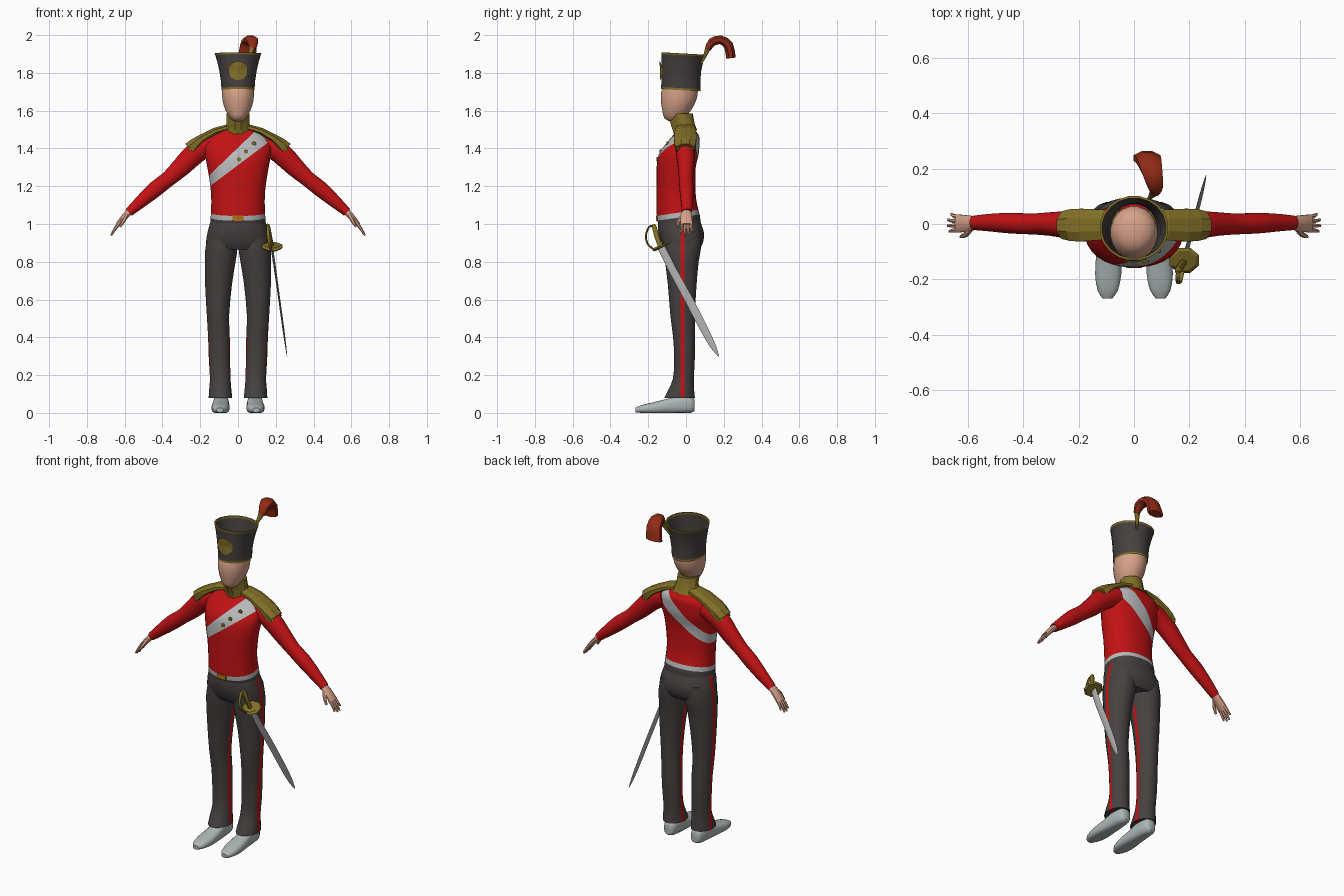
import bpy, bmesh, math
from mathutils import Vector

X, Y, Z = Vector((1, 0, 0)), Vector((0, 1, 0)), Vector((0, 0, 1))


def material(name, r, g, b):
    m = bpy.data.materials.new(name)
    m.diffuse_color = (r, g, b, 1)
    return m


RED = material("coat red", 0.55, 0.006, 0.007)
GREY = material("charcoal cloth", 0.062, 0.053, 0.052)
WHITE = material("strap white", 0.48, 0.49, 0.50)
GOLD = material("gold braid", 0.23, 0.165, 0.02)
SKIN = material("skin", 0.68, 0.36, 0.25)
SHOE = material("shoe white", 0.42, 0.47, 0.47)
STEEL = material("steel", 0.42, 0.42, 0.42)
PLUME = material("plume rust", 0.28, 0.024, 0.008)
BRASS = material("buckle brass", 0.45, 0.16, 0.01)


def finish(name, bm, mats, angle):
    bmesh.ops.recalc_face_normals(bm, faces=bm.faces)
    me = bpy.data.meshes.new(name)
    bm.to_mesh(me)
    bm.free()
    for m in mats:
        me.materials.append(m)
    ob = bpy.data.objects.new(name, me)
    bpy.context.collection.objects.link(ob)
    if angle:
        bpy.ops.object.select_all(action='DESELECT')
        ob.select_set(True)
        bpy.context.view_layer.objects.active = ob
        bpy.ops.object.shade_smooth_by_angle(angle=math.radians(angle))
    return ob


def refine(st, sub):
    """Catmull-Rom subdivision of the stations."""
    out = []
    for i in range(len(st) - 1):
        p0, p1, p2, p3 = (st[max(i - 1, 0)], st[i], st[i + 1], st[min(i + 2, len(st) - 1)])
        for k in range(sub):
            t = k / sub
            out.append([0.5 * (2 * b + (c - a) * t + (2 * a - 5 * b + 4 * c - d) * t * t
                               + (3 * b - a - 3 * c + d) * t ** 3)
                        for a, b, c, d in zip(p0, p1, p2, p3)])
    return out + [st[-1]]


def tube(name, stations, mats, n=16, side=Y, sub=2, p=2.0, axis=None, caps=True,
         cuts=(), paint=None, angle=45, move=None):
    """Loft of (x, y, z, radius along side, other radius) stations."""
    st = refine(stations, sub)
    bm, rings = bmesh.new(), []
    for i, s in enumerate(st):
        t = axis or (Vector(st[min(i + 1, len(st) - 1)][:3]) - Vector(st[max(i - 1, 0)][:3])).normalized()
        b = t.cross(side).normalized()
        ring = []
        for k in range(n):
            a = 2 * math.pi * (k + 0.5) / n
            c, d = math.cos(a), math.sin(a)
            co = (Vector(s[:3]) + side * s[3] * math.copysign(abs(c) ** (2 / p), c)
                  + b * s[4] * math.copysign(abs(d) ** (2 / p), d))
            ring.append(bm.verts.new(move(co) if move else co))
        rings.append(ring)
    for r, q in zip(rings, rings[1:]):
        for k in range(n):
            bm.faces.new((r[k], r[(k + 1) % n], q[(k + 1) % n], q[k]))
    if caps:
        bm.faces.new(rings[0])
        bm.faces.new(rings[-1])
    for co, no in cuts:
        bmesh.ops.bisect_plane(bm, geom=bm.verts[:] + bm.edges[:] + bm.faces[:],
                               plane_co=co, plane_no=no)
    if paint:
        for f in bm.faces:
            f.material_index = paint(f.calc_center_median())
    return finish(name, bm, mats, angle)


def flip(st, s):
    return [(q[0] * s,) + tuple(q[1:]) for q in st]


# Coat with belt and diagonal strap cut into the surface
def strap_low(c): return c.z - 1.312 - 0.75 * c.x
def strap_high(c): return c.z - 1.404 - 0.96 * c.x
def belt(c): return c.z - 1.053 - 0.15 * c.y


def coat_paint(c):
    if abs(belt(c)) < 0.013:
        return 1
    if belt(c) < 0:
        return 2
    return 1 if strap_low(c) > 0 and strap_high(c) < 0 else 0


coat = tube("coat", [(0, -.036, 1.0, .147, .112), (0, -.04, 1.04, .145, .115), (0, -.05, 1.12, .142, .106),
                     (0, -.053, 1.2, .147, .103), (0, -.052, 1.3, .163, .104), (0, -.038, 1.37, .176, .106),
                     (0, -.02, 1.42, .176, .091), (0, -.003, 1.46, .15, .074), (0, 0, 1.49, .11, .055),
                     (0, -.005, 1.52, .065, .045)],
            [RED, WHITE, GREY], n=32, side=X, sub=3, p=2.2, axis=Z, paint=coat_paint,
            cuts=[((0, 0, 1.312), (-.75, 0, 1)), ((0, 0, 1.404), (-.96, 0, 1)),
                  ((0, 0, 1.04), (0, -.15, 1)), ((0, 0, 1.066), (0, -.15, 1))])

# Trousers with a red stripe down each leg
STRIPE = [((0, -.03, 0), Y), ((0, -.008, 0), Y)]


def stripe_paint(c):
    return 1 if -.03 < c.y < -.008 and abs(c.x) > 0.01 else 0


tube("trouser_seat", [(0, -.035, 1.03, .138, .105), (0, -.034, 1.0, .150, .115), (0, -.025, .95, .163, .121),
                      (0, -.02, .9, .170, .11), (0, -.02, .865, .165, .09)],
     [GREY, RED], n=32, side=X, sub=3, p=2.2, axis=Z, cuts=STRIPE,
     paint=lambda c: stripe_paint(c) if abs(c.x) > .1 else 0)
for s, tag in ((1, "left"), (-1, "right")):
    tube("trouser_leg_" + tag,
         flip([(.08, -.02, .96, .075, .10), (.088, -.02, .87, .086, .10), (.094, -.022, .8, .082, .09),
               (.103, -.02, .68, .072, .077), (.106, -.018, .52, .06, .066), (.101, -.01, .4, .058, .059),
               (.098, -.008, .28, .057, .055), (.094, -.014, .18, .055, .056),
               (.094, -.026, .12, .06, .07), (.093, -.034, .08, .063, .082)], s),
         [GREY, RED], n=20, side=X, axis=Z, cuts=STRIPE, paint=stripe_paint)
    # Shoe with a flat sole
    tube("shoe_" + tag,
         flip([(.09, .045, .04, .022, .03), (.09, .025, .045, .037, .045), (.09, -.05, .045, .042, .05),
               (.091, -.1, .035, .045, .04), (.093, -.18, .025, .048, .03), (.095, -.24, .02, .037, .02),
               (.096, -.268, .015, .018, .012)], s),
         [SHOE], n=16, side=X, axis=Y, p=2.6, move=lambda c: Vector((c.x, c.y, max(c.z, 0))))
    # Sleeve
    tube("sleeve_" + tag,
         flip([(.13, 0, 1.425, .055, .055), (.215, -.003, 1.385, .052, .06), (.30, 0, 1.302, .043, .052),
               (.37, 0, 1.238, .038, .042), (.44, .003, 1.183, .038, .043), (.52, .005, 1.113, .032, .033),
               (.578, .004, 1.062, .026, .024)], s), [RED])
    # Hand: palm, four fingers and a thumb
    tube("palm_" + tag, flip([(.565, .004, 1.073, .022, .018), (.595, .002, 1.045, .03, .017),
                              (.638, .002, .995, .034, .012)], s), [SKIN], n=10)
    for i in range(4):
        y0, y1 = .027 - .0165 * i, .036 - .021 * i
        reach = (.024, .035, .036, .03)[i]
        tube(f"finger_{tag}_{i + 1}",
             flip([(.625, y0, 1.008, .009, .009), (.636 + reach * .4, y0, .997 - reach * .6, .0085, .0085),
                   (.636 + reach, y1, .995 - reach * 1.55, .005, .005)], s), [SKIN], n=6)
    tube("thumb_" + tag, flip([(.588, -.016, 1.05, .011, .011), (.605, -.036, 1.02, .011, .011),
                               (.625, -.046, .985, .006, .006)], s), [SKIN], n=6)
    # Faceted shoulder board
    tube("epaulette_" + tag,
         flip([(.05, -.002, 1.512, .052, .018), (.12, -.003, 1.492, .06, .02), (.19, -.004, 1.452, .064, .026),
               (.222, -.004, 1.425, .062, .036), (.25, -.004, 1.396, .054, .044)], s),
         [GOLD], n=8, sub=1, angle=0)
    # Fringe tabs under the shoulder board
    for y in (-.038, -.004, .03):
        tube("epaulette_fringe_" + tag,
             flip([(.228, y, 1.425, .013, .014), (.258, y, 1.39, .016, .012)], s),
             [GOLD], n=6, sub=1, angle=0)

# Collar, dipping to a point in front
tube("collar", [(0, 0, 1.495, .088, .062), (0, -.012, 1.53, .064, .06), (0, -.026, 1.585, .062, .064)],
     [GOLD], n=12, side=X, sub=1, axis=Z, angle=30,
     move=lambda c: c - Z * (.035 if c.y < -.04 and abs(c.x) < .025 else 0))

# Head
tube("head", [(0, -.05, 1.54, .02, .03), (0, -.06, 1.56, .042, .055), (0, -.05, 1.6, .066, .076),
              (0, -.04, 1.65, .082, .094), (0, -.034, 1.7, .086, .098), (0, -.025, 1.75, .082, .088),
              (0, -.022, 1.785, .055, .06), (0, -.022, 1.795, .015, .015)],
     [SKIN], n=20, side=X, axis=Z)


# Tall open hat with gold edging
def tilt(c): return c - Z * (.055 * (c.y + .02))


def hat_paint(c):
    h = c.z + .055 * (c.y + .02)
    return 1 if h > 1.895 or h < 1.718 else 0


tube("hat", [(0, -.028, 1.708, .089, .105), (0, -.028, 1.719, .089, .105), (0, -.027, 1.76, .092, .104),
             (0, -.025, 1.81, .1, .106), (0, -.02, 1.86, .111, .111), (0, -.016, 1.893, .121, .115),
             (0, -.015, 1.903, .125, .117), (0, -.015, 1.903, .117, .109), (0, -.016, 1.893, .115, .109),
             (0, -.025, 1.81, .095, .101), (0, -.028, 1.719, .086, .101)],
     [GREY, GOLD], n=20, side=X, sub=1, axis=Z, caps=False, paint=hat_paint, move=tilt, angle=50)

# Round hat plate curved to the hat front
bm = bmesh.new()
bmesh.ops.create_circle(bm, cap_ends=True, cap_tris=True, segments=10, radius=.052)
for v in bm.verts:
    x, dz = v.co.x, v.co.y
    v.co = (x, -.0245 - (.1065 + .07 * max(dz, 0)) * math.sqrt(1 - (x / .1) ** 2) - .006, 1.812 + dz)
finish("hat_plate", bm, [GOLD], 0)

# Plume and its holder
tube("plume_holder", [(.048, .08, 1.85, .006, .006), (.06, .098, 1.885, .009, .009),
                      (.077, .118, 1.935, .019, .017)], [GOLD], n=8, side=X, sub=1)
tube("plume", [(.078, .115, 1.925, .017, .017), (.077, .138, 1.962, .03, .025), (.066, .183, 1.975, .04, .025),
               (.055, .225, 1.945, .047, .028), (.047, .238, 1.878, .052, .027)],
     [PLUME], n=8, side=X, sub=2)

# Belt buckle and strap studs, laid on the coat front
bpy.context.view_layer.update()


def front_y(x, z):
    hit, loc, _, _ = coat.ray_cast(Vector((x, -1, z)), Y)
    return loc.y if hit else -.14


y = front_y(0, 1.03)
tube("belt_buckle", [(0, y - .005, 1.03, .04, .02), (0, y + .004, 1.03, .04, .02)],
     [BRASS], n=4, side=X, sub=1, axis=Y, angle=0)
for x, z in ((.005, 1.342), (.042, 1.383), (.085, 1.425)):
    y = front_y(x, z)
    tube("strap_stud", [(x, y - .005, z, .012, .012), (x, y + .004, z, .012, .012)],
         [GOLD], n=6, side=X, sub=1, axis=Y, angle=0)

# Sabre: blade, guard, grip and knuckle bow
tube("sabre_blade", [(.178, -.135, .885, .007, .02), (.197, -.07, .755, .006, .021), (.22, .02, .59, .005, .022),
                     (.24, .095, .445, .005, .021), (.253, .145, .35, .003, .015), (.26, .174, .298, .001, .002)],
     [STEEL], n=6, side=X, sub=2, angle=30)
tube("sabre_guard", [(.181, -.134, .889, .045, .042), (.181, -.131, .882, .058, .054), (.181, -.127, .874, .05, .046)],
     [GOLD], n=8, side=X, sub=1, angle=0)
tube("sabre_grip", [(.178, -.138, .885, .012, .012), (.167, -.155, .935, .014, .014), (.159, -.168, .985, .012, .013),
                    (.157, -.174, .998, .007, .007)], [GOLD], n=8, side=X)
tube("sabre_knuckle_bow", [(.158, -.168, .99, .007, .005), (.157, -.195, .985, .008, .005),
                           (.16, -.212, .94, .009, .005), (.167, -.203, .895, .009, .005),
                           (.175, -.17, .865, .008, .005)], [GOLD], n=6, side=X, sub=3)
